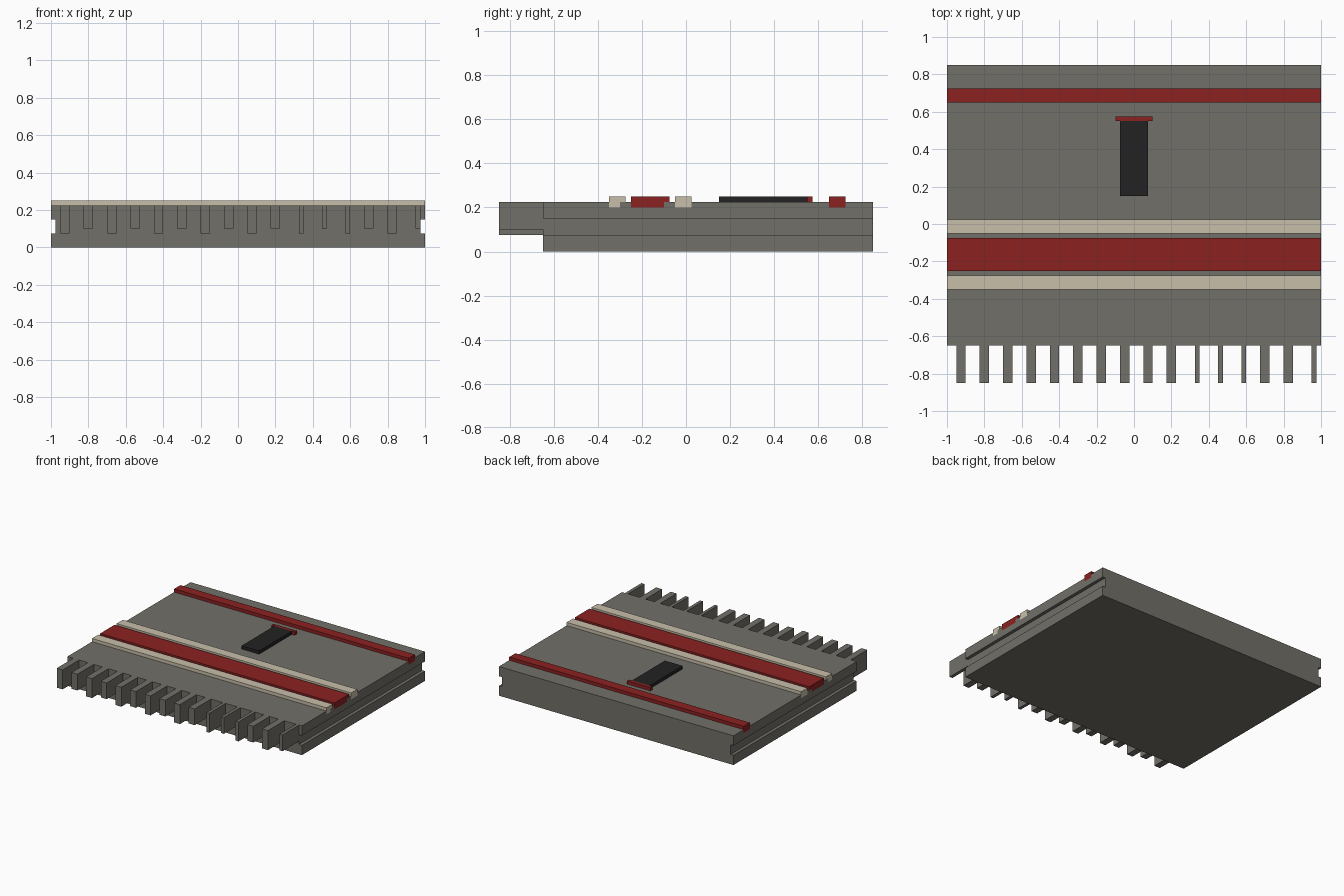
import bpy, bmesh

if "Cube" in bpy.data.objects:
    bpy.data.objects.remove(bpy.data.objects["Cube"])


def material(name, rgb):
    m = bpy.data.materials.new(name)
    m.diffuse_color = (*rgb, 1)
    m.use_nodes = True
    m.node_tree.nodes["Principled BSDF"].inputs["Base Color"].default_value = m.diffuse_color
    return m


GREY = material("stone_grey", (0.17, 0.16, 0.14))
RED = material("dark_red", (0.26, 0.015, 0.015))
CREAM = material("cream", (0.58, 0.52, 0.40))
BLACK = material("black", (0.016, 0.016, 0.016))


def prism(name, profile, axis, a, b, mat):
    """Extrude a 2D profile along x (profile is y,z) or y (profile is x,z)."""
    place = (lambda p, t: (t, p[0], p[1])) if axis == "x" else (lambda p, t: (p[0], t, p[1]))
    bm = bmesh.new()
    ends = [[bm.verts.new(place(p, t)) for p in profile] for t in (a, b)]
    n = len(profile)
    for end in ends:
        bm.faces.new(end)
    for i in range(n):
        j = (i + 1) % n
        bm.faces.new((ends[0][i], ends[0][j], ends[1][j], ends[1][i]))
    bmesh.ops.recalc_face_normals(bm, faces=bm.faces)
    me = bpy.data.meshes.new(name)
    bm.to_mesh(me)
    bm.free()
    me.materials.append(mat)
    ob = bpy.data.objects.new(name, me)
    bpy.context.collection.objects.link(ob)
    return ob


def box(name, x0, x1, y0, y1, z0, z1, mat):
    return prism(name, [(y0, z0), (y1, z0), (y1, z1), (y0, z1)], "x", x0, x1, mat)


TOP, HIGH, SLOT = 0.225, 0.25, 0.20

# Base slab with a groove along both sides
right = [(1, 0), (1, 0.075), (0.975, 0.075), (0.975, 0.15), (1, 0.15), (1, TOP)]
slab = prism("base_slab", right + [(-x, z) for x, z in reversed(right)], "y", -0.65, 0.85, GREY)

# Strips across the top, each keyed into a slot: y0, y1, end of key, colour
strips = [("front_trim", -0.35, -0.275, -0.30, CREAM),
          ("wide_red_band", -0.25, -0.075, -0.10, RED),
          ("middle_trim", -0.05, 0.025, 0.025, CREAM),
          ("rear_red_band", 0.65, 0.725, 0.725, RED)]
for name, y0, y1, key, mat in strips:
    cutter = box("slot_cutter", -1.1, 1.1, y0, key, SLOT, 0.4, GREY)
    cutter.hide_render = True
    mod = slab.modifiers.new("slot", "BOOLEAN")
    mod.operation, mod.solver, mod.object = "DIFFERENCE", "EXACT", cutter
    bpy.context.view_layer.objects.active = slab
    bpy.ops.object.modifier_apply(modifier=mod.name)
    bpy.data.objects.remove(cutter)
    profile = [(y0, SLOT), (key, SLOT)]
    if key < y1:
        profile += [(key, TOP), (y1, TOP)]
    prism(name, profile + [(y1, HIGH), (y0, HIGH)], "x", -1, 1, mat)

# Front teeth, alternately deep and shallow, a few of them thin
for i in range(16):
    x = -0.95 + 0.125 * i
    x0 = x + 0.025 if i in (10, 11, 12, 15) else x
    box(f"front_tooth_{i + 1}", x0, x + 0.05, -0.85, -0.65, 0.1 if i % 2 else 0.075, TOP, GREY)

# Raised black plate with a red end bar
box("black_plate", -0.075, 0.075, 0.15, 0.55, TOP, HIGH, BLACK)
box("plate_end_bar", -0.1, 0.1, 0.55, 0.575, TOP, HIGH, RED)
